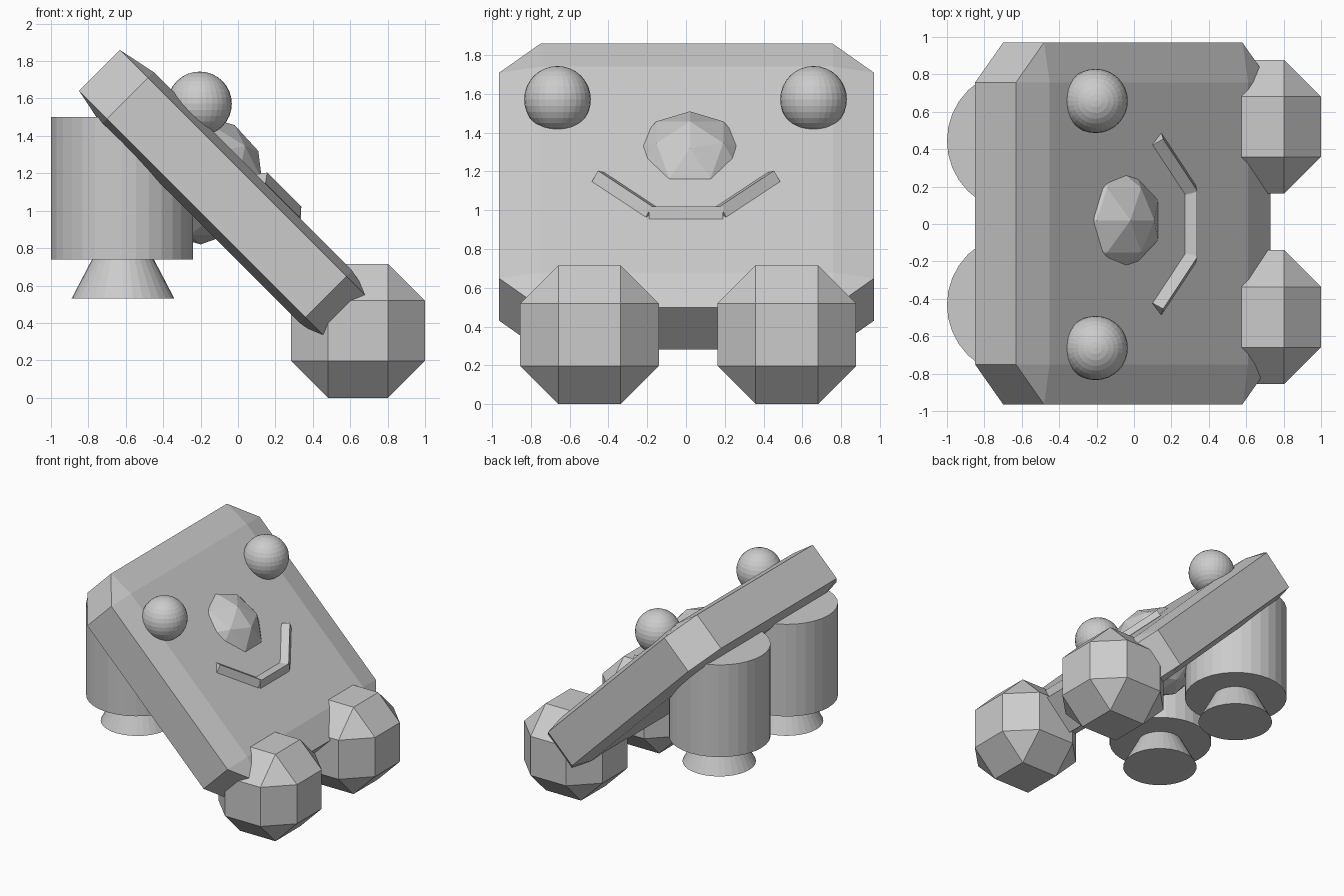
import bpy, bmesh, math
from itertools import product
from mathutils import Matrix, Vector

if "Cube" in bpy.data.objects:
    bpy.data.objects.remove(bpy.data.objects["Cube"])

grey = bpy.data.materials.new("light grey")
grey.diffuse_color = (0.6, 0.6, 0.6, 1)
grey.use_nodes = True
grey.node_tree.nodes["Principled BSDF"].inputs["Base Color"].default_value = grey.diffuse_color


def finish(bm, name, matrix):
    bmesh.ops.recalc_face_normals(bm, faces=bm.faces[:])
    mesh = bpy.data.meshes.new(name)
    bm.to_mesh(mesh)
    bm.free()
    mesh.materials.append(grey)
    ob = bpy.data.objects.new(name, mesh)
    ob.matrix_world = matrix
    bpy.context.collection.objects.link(ob)
    return ob


def chamfered_box(name, half, flat, matrix):
    """Box with cut edges and corners; flat = flat part of each side (0..1)."""
    bm = bmesh.new()
    for axis in range(3):
        for s in product((-1, 1), repeat=3):
            bm.verts.new([s[i] * half[i] * (1 if i == axis else flat) for i in range(3)])
    bmesh.ops.convex_hull(bm, input=bm.verts[:])
    bmesh.ops.dissolve_limit(bm, angle_limit=math.radians(0.5),
                             verts=bm.verts[:], edges=bm.edges[:])
    return finish(bm, name, matrix)


def cone(name, r_low, r_high, z_low, z_high, x, y):
    bm = bmesh.new()
    bmesh.ops.create_cone(bm, cap_ends=True, segments=32, radius1=r_low,
                          radius2=r_high, depth=z_high - z_low)
    return finish(bm, name, Matrix.Translation((x, y, (z_low + z_high) / 2)))


# Tilted body slab
tilt = Matrix.Rotation(math.radians(45), 4, 'Y')
chamfered_box("body", (0.962, 0.967, 0.198), 0.78,
              Matrix.Translation((-0.06, 0.003, 1.07)) @ tilt)

# Feet, boosters and eyes, one of each per side
for side, foot_y, booster_y, eye_y in (("left", -0.498, -0.432, -0.663),
                                       ("right", 0.52, 0.445, 0.658)):
    chamfered_box(side + "_foot", (0.358, 0.358, 0.358), 0.45,
                  Matrix.Translation((0.642, foot_y, 0.358)))
    cone(side + "_booster", 0.38, 0.38, 0.74, 1.50, -0.62, booster_y)
    cone(side + "_nozzle", 0.275, 0.16, 0.53, 0.75, -0.615, booster_y)
    bm = bmesh.new()
    bmesh.ops.create_uvsphere(bm, u_segments=32, v_segments=16, radius=0.172)
    finish(bm, side + "_eye", Matrix.Translation((-0.205, eye_y, 1.572)))

# Faceted nose that passes through the body
bm = bmesh.new()
bmesh.ops.create_icosphere(bm, subdivisions=2, radius=0.345)
finish(bm, "nose", Matrix.Translation((-0.20, 0.02, 1.165)))

# Mouth: three equal bars, the outer two turned about the body's normal
normal = Vector((1, 0, 1)).normalized()
for name, place, turn in (("mouth_middle", (0.305, 0.0, 0.987), 0),
                          ("mouth_left", (0.215, -0.315, 1.08), -43),
                          ("mouth_right", (0.215, 0.315, 1.08), 43)):
    bm = bmesh.new()
    bmesh.ops.create_cube(bm, size=1)
    bmesh.ops.scale(bm, vec=(0.065, 0.38, 0.065), verts=bm.verts[:])
    finish(bm, name, Matrix.Translation(place)
           @ Matrix.Rotation(math.radians(turn), 4, normal))
